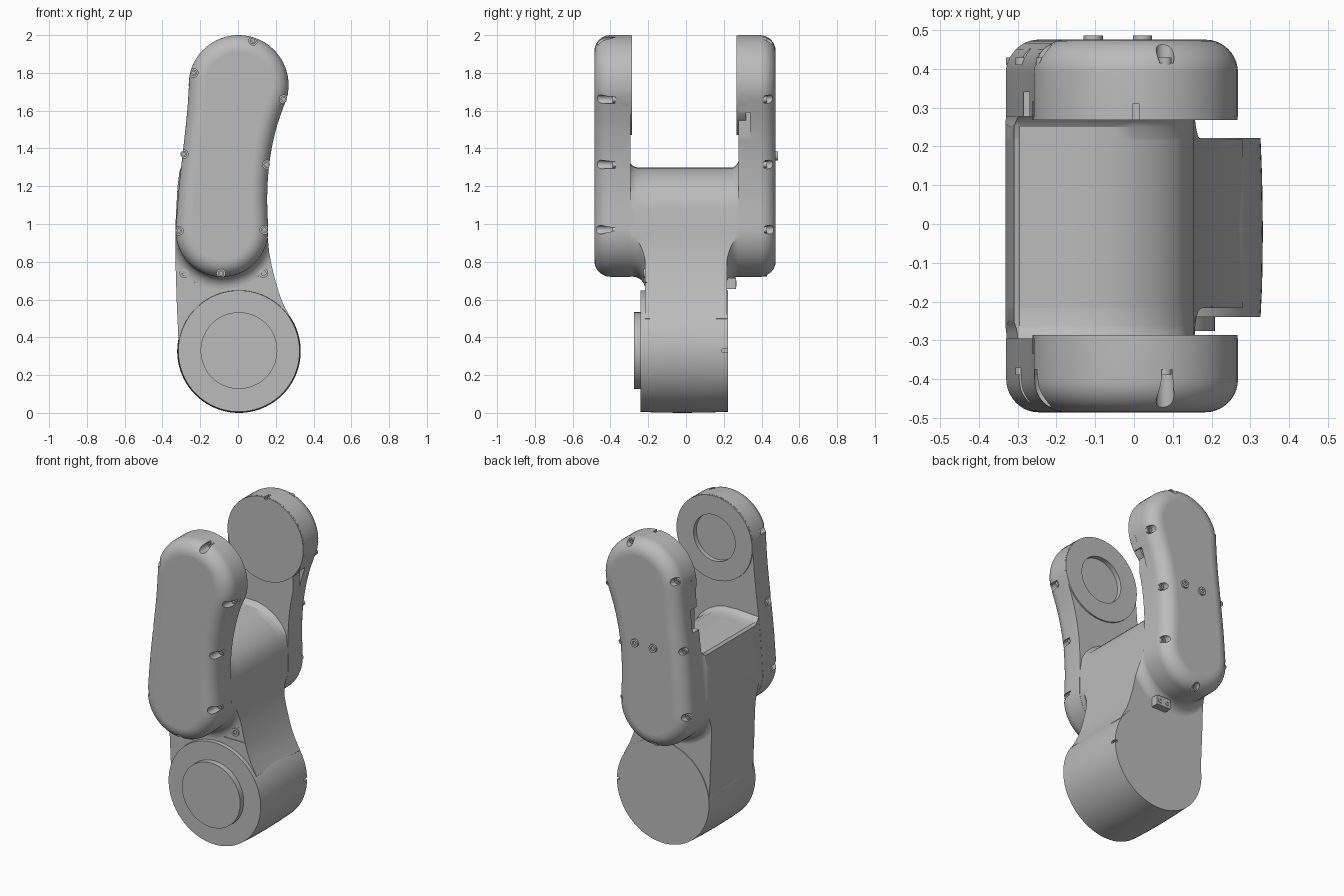
import bpy, bmesh, math
from mathutils import Vector

old = bpy.data.objects.get("Cube")
if old:
    bpy.data.objects.remove(old, do_unlink=True)

grey = bpy.data.materials.new("light_grey")
grey.use_nodes = True
grey.diffuse_color = (0.5, 0.5, 0.5, 1)
grey.node_tree.nodes["Principled BSDF"].inputs["Base Color"].default_value = (0.5, 0.5, 0.5, 1)


def add_object(name, bm):
    bmesh.ops.recalc_face_normals(bm, faces=bm.faces)
    me = bpy.data.meshes.new(name)
    bm.to_mesh(me)
    bm.free()
    me.materials.append(grey)
    ob = bpy.data.objects.new(name, me)
    bpy.context.collection.objects.link(ob)
    return ob


def loft(bm, sections):
    """Join (y, [(x, z), ...]) rings of equal length and cap both ends."""
    rings = [[bm.verts.new((x, y, z)) for x, z in pts] for y, pts in sections]
    n = len(rings[0])
    for a, b in zip(rings, rings[1:]):
        for i in range(n):
            j = (i + 1) % n
            bm.faces.new((a[i], a[j], b[j], b[i]))
    bm.faces.new(rings[0])
    bm.faces.new(rings[-1])


def loft_object(name, sections):
    bm = bmesh.new()
    loft(bm, sections)
    return add_object(name, bm)


def circle(x, z, r, n=64):
    return [(x + r * math.cos(k * math.tau / n), z + r * math.sin(k * math.tau / n)) for k in range(n)]


def disc(name, x, z, r, y0, y1, n=64):
    return loft_object(name, [(y0, circle(x, z, r, n)), (y1, circle(x, z, r, n))])


def box(name, centre, size):
    bm = bmesh.new()
    bmesh.ops.create_cube(bm, size=1)
    for v in bm.verts:
        v.co = Vector(c + s * k for c, s, k in zip(centre, size, v.co))
    return add_object(name, bm)


def boolean(ob, cutter, mode="DIFFERENCE", keep=False):
    mod = ob.modifiers.new("cut", "BOOLEAN")
    mod.operation, mod.object, mod.solver = mode, cutter, "EXACT"
    dg = bpy.context.evaluated_depsgraph_get()
    me = bpy.data.meshes.new_from_object(ob.evaluated_get(dg))
    ob.modifiers.clear()
    ob.data = me
    if not keep:
        bpy.data.objects.remove(cutter, do_unlink=True)


def screw(name, x, z, r, y0, y1):
    """Round head with a hexagon-sized socket; y1 is the visible end."""
    rim, hole = circle(x, z, r, 24), circle(x, z, r * 0.5, 24)
    return loft_object(name, [(y0, rim), (y1, rim), (y1, hole), (y1 + (y0 - y1) * 0.6, hole)])


# Curved arm outline: a centreline with a varying radius
SPINE = [(-0.085, 0.965, 0.245), (-0.08, 1.16, 0.235), (-0.062, 1.36, 0.231),
         (-0.033, 1.55, 0.24), (0.003, 1.735, 0.265)]


def spine_samples(steps=6):
    pts = [Vector(p) for p in SPINE]
    ext = [pts[0] * 2 - pts[1]] + pts + [pts[-1] * 2 - pts[-2]]
    out = []
    for a, b, c, d in zip(ext, ext[1:], ext[2:], ext[3:]):
        for k in range(steps):
            t = k / steps
            out.append(0.5 * (2 * b + (c - a) * t + (2 * a - 5 * b + 4 * c - d) * t * t
                              + (3 * b - a - 3 * c + d) * t ** 3))
    return out + [pts[-1]]


def arm_outline(grow=0.0, arc=28):
    s = spine_samples()
    right, left = [], []
    for i, p in enumerate(s):
        t = (s[min(i + 1, len(s) - 1)] - s[max(i - 1, 0)]).xy.normalized()
        r = p.z + grow
        right.append((p.x + t.y * r, p.y - t.x * r))
        left.append((p.x - t.y * r, p.y + t.x * r))

    def cap(p, start, end):
        a0 = math.atan2(start[1] - p.y, start[0] - p.x)
        r = p.z + grow
        return [(p.x + r * math.cos(a0 + math.pi * k / arc), p.y + r * math.sin(a0 + math.pi * k / arc))
                for k in range(1, arc)]
    return right + cap(s[-1], right[-1], left[-1]) + left[::-1] + cap(s[0], left[0], right[0])


# Body outline: neck and domed bridge
BODY = [(-0.2, 0.35), (-0.315, 0.38), (-0.325, 0.6), (-0.331, 0.8), (-0.331, 1.0), (-0.32, 1.2),
        (-0.309, 1.28), (-0.295, 1.292), (-0.15, 1.3), (-0.06, 1.297), (0.0, 1.28), (0.06, 1.247),
        (0.11, 1.2), (0.14, 1.15), (0.155, 1.08), (0.155, 0.95), (0.165, 0.85), (0.178, 0.78),
        (0.195, 0.71), (0.215, 0.64), (0.24, 0.575), (0.28, 0.5), (0.2, 0.35)]


def body_section(y, lift=0.0):
    return y, [(x, z + (lift if z > 1.1 else 0)) for x, z in BODY]


body = loft_object("neck_and_bridge", [body_section(-0.216), body_section(0.218)])
boolean(body, box("seam_cutter", (-0.05, -0.216, 0.69), (0.7, 0.012, 0.005)))

# Concave blends between the neck and each arm, trimmed to the body outline
R = 0.065
limit = loft_object("blend_limit", [body_section(y, l) for y, l in (
    (-0.4, 0.03), (-0.3, 0.03), (-0.285, 0.01), (-0.262, 0), (0.25, 0), (0.265, 0.01), (0.28, 0.03), (0.4, 0.03))])
limit.hide_render = True
for name, sign in (("front_blend", -1), ("back_blend", 1)):
    sections = [(sign * 0.19, arm_outline(R))]
    for k in range(9):
        t = k / 8 * math.pi / 2
        sections.append((sign * (0.217 + R * (1 - math.cos(t))), arm_outline(R * (1 - math.sin(t)) - 0.001)))
    sections.append((sign * 0.32, arm_outline(-0.001)))
    boolean(loft_object(name, sections), limit, "INTERSECT", keep=True)
bpy.data.objects.remove(limit, do_unlink=True)

# Arms with rounded outer rims, screw pockets and round inner hubs
POCKETS = [(0.08, 1.97), (-0.235, 1.8), (0.242, 1.66), (-0.288, 1.37), (0.152, 1.315),
           (-0.313, 0.965), (0.14, 0.97), (-0.09, 0.738)]
B = 0.085
for side, sign, inner, outer, floor in (("front", -1, 0.295, 0.485, 0.375), ("back", 1, 0.277, 0.475, 0.415)):
    sections = [(sign * inner, arm_outline())]
    for k in range(11):
        t = k / 10 * math.pi / 2
        sections.append((sign * (outer - B + B * math.sin(t)), arm_outline(-B * (1 - math.cos(t)))))
    arm = loft_object(side + "_arm", sections)
    hub = disc(side + "_hub", 0.003, 1.735, 0.264, sign * (inner - 0.009), sign * (inner + 0.04))
    bm = bmesh.new()
    for x, z in POCKETS:
        ring = circle(x, z, 0.023, 20)
        loft(bm, [(sign * floor, ring), (sign * 0.6, ring)])
    boolean(arm, add_object("pocket_cutter", bm))
    for i, (x, z) in enumerate(POCKETS):
        screw(f"{side}_arm_screw_{i + 1}", x, z, 0.017, sign * (floor - 0.005), sign * (floor + 0.014))
    if side == "front":
        for ob in (arm, hub):
            boolean(ob, disc("recess_cutter", 0.003, 1.735, 0.145, -0.315, -0.2))
    else:
        for x in (0.225, -0.287):
            boolean(arm, box("notch_cutter", (x, 0.305, 1.52), (0.07, 0.07, 0.14)))
        for ob in (arm, hub):
            boolean(ob, box("slot_cutter", (0.005, 0.28, 2.0), (0.016, 0.06, 0.03)))

# Lower joint: slightly barrelled drum and raised front disc
drum = loft_object("joint_drum", [(y, circle(0.005, 0.327, r, 96)) for y, r in (
    (-0.24, 0.321), (-0.16, 0.325), (-0.02, 0.327), (0.12, 0.325), (0.222, 0.321))])
boolean(drum, box("drum_slot_cutter", (0.33, 0.21, 0.33), (0.04, 0.04, 0.014)))
disc("joint_front_disc", 0.005, 0.33, 0.203, -0.275, -0.23)

# Small fittings
box("back_clip", (0.0, 0.235, 0.685), (0.1, 0.06, 0.06))
for i, x in enumerate((-0.026, 0.026)):
    screw(f"clip_screw_{i + 1}", x, 0.685, 0.015, 0.26, 0.268)
for i, x in enumerate((-0.285, 0.135)):
    screw(f"neck_screw_{i + 1}", x, 0.74, 0.025, -0.205, -0.224)
for i, x in enumerate((-0.105, 0.022)):
    screw(f"back_face_screw_{i + 1}", x, 1.36, 0.025, 0.47, 0.486)

# Smooth shading with crisp edges and flat end faces
meshes = [o for o in bpy.context.scene.objects if o.type == "MESH"]
for ob in meshes:
    ob.select_set(True)
bpy.context.view_layer.objects.active = meshes[0]
bpy.ops.object.shade_smooth_by_angle(angle=math.radians(32))
for ob in meshes:
    for p in ob.data.polygons:
        if len(p.vertices) > 18:
            p.use_smooth = False
